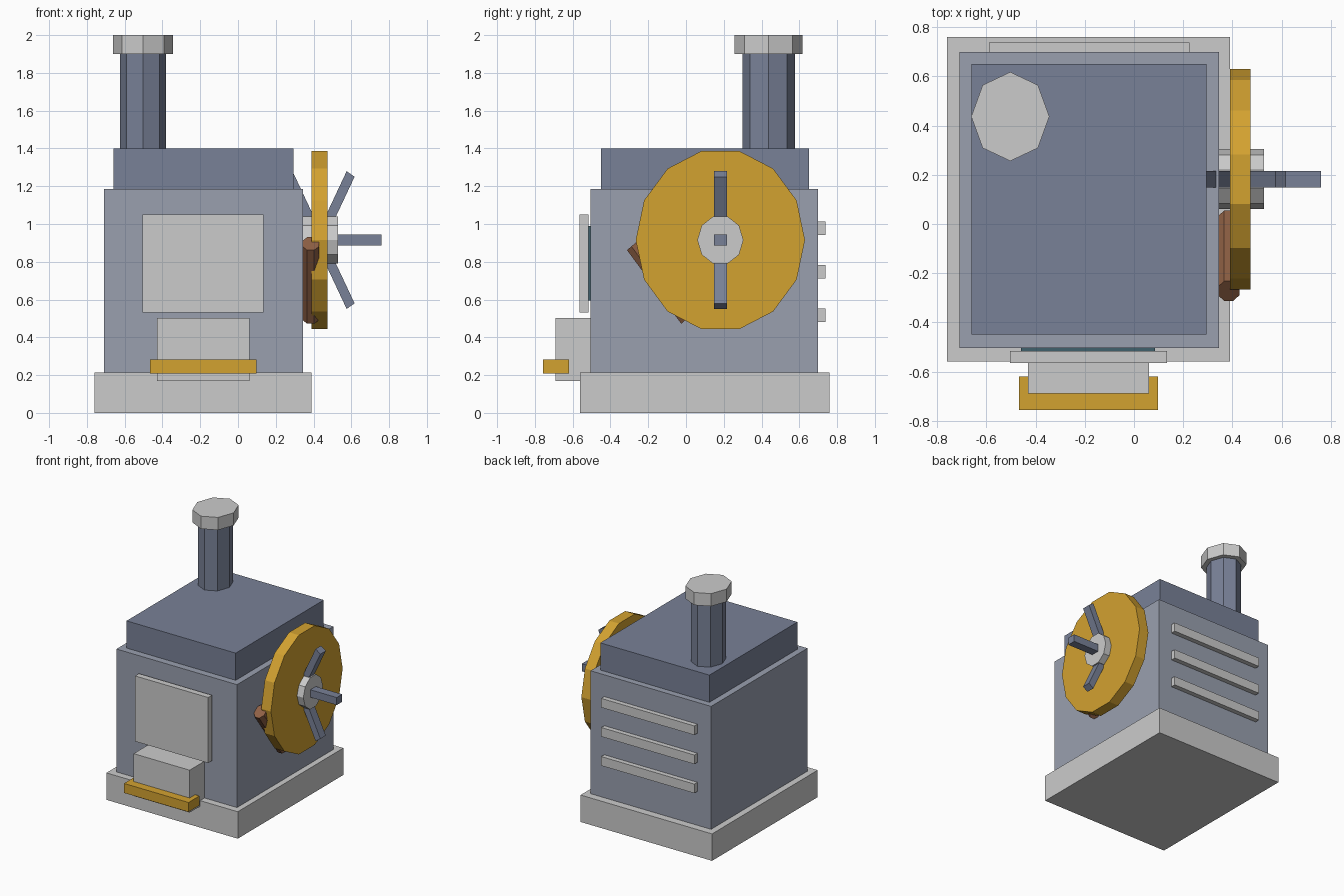
import bpy, bmesh
from math import pi, radians, atan2
from mathutils import Matrix, Vector

if "Cube" in bpy.data.objects:
    bpy.data.objects.remove(bpy.data.objects["Cube"])

STRETCH = Vector((0.878, 1.0, 1.08))  # the round parts are slightly stretched


def material(name, rgb):
    m = bpy.data.materials.new(name)
    m.diffuse_color = (*rgb, 1)
    m.use_nodes = True
    m.node_tree.nodes["Principled BSDF"].inputs["Base Color"].default_value = m.diffuse_color
    return m


PALE = material("pale_steel", (0.32, 0.35, 0.43))
STEEL = material("blue_steel", (0.19, 0.22, 0.31))
GOLD = material("brass", (0.65, 0.36, 0.03))
WOOD = material("copper_brown", (0.28, 0.12, 0.06))
TEAL = material("dark_teal", (0.05, 0.12, 0.15))


def finish(name, bm, mat):
    bmesh.ops.recalc_face_normals(bm, faces=bm.faces)
    me = bpy.data.meshes.new(name)
    bm.to_mesh(me)
    bm.free()
    if mat:
        me.materials.append(mat)
    ob = bpy.data.objects.new(name, me)
    bpy.context.collection.objects.link(ob)
    return ob


def box(name, x, y, z, mat=None):
    """Box from (min, max) ranges."""
    bm = bmesh.new()
    bmesh.ops.create_cube(bm, size=1)
    for v in bm.verts:
        v.co = [(a + b) / 2 + c * (b - a) for (a, b), c in zip((x, y, z), v.co)]
    return finish(name, bm, mat)


def stretched(name, bm, centre, rot, mat):
    """Rotate a mesh, stretch it and move it into place."""
    for v in bm.verts:
        v.co = (rot @ v.co) * STRETCH + Vector(centre)
    return finish(name, bm, mat)


def prism(name, sides, radius, length, centre, rot=Matrix.Identity(3), mat=None, spin=0.0):
    """N-sided cylinder, a vertex on local +x when spin is 0."""
    bm = bmesh.new()
    bmesh.ops.create_cone(bm, cap_ends=True, segments=sides, radius1=radius,
                          radius2=radius, depth=length)
    # create_cone puts the first vertex on +y
    turn = Matrix.Rotation(spin - pi / 2, 3, 'Z')
    return stretched(name, bm, centre, rot @ turn, mat)


# Plinth, body and stepped roof
box("base", (-0.76, 0.39), (-0.56, 0.76), (0, 0.213))
box("body", (-0.71, 0.345), (-0.505, 0.70), (0.213, 1.185), PALE)
box("roof", (-0.66, 0.295), (-0.45, 0.65), (1.185, 1.40), STEEL)

# Chimney and cap
prism("chimney", 8, 0.139, 0.52 / 1.08, (-0.503, 0.437, 1.65), mat=STEEL)
prism("chimney_cap", 8, 0.181, 0.10 / 1.08, (-0.503, 0.437, 1.95))

# Front door, pane behind it, ash box and its brass lip
box("door_pane", (-0.46, 0.085), (-0.52, -0.49), (0.595, 0.99), TEAL)
box("door", (-0.505, 0.135), (-0.565, -0.517), (0.532, 1.05))
box("ash_box", (-0.43, 0.06), (-0.69, -0.50), (0.168, 0.503))
box("ash_box_lip", (-0.467, 0.097), (-0.757, -0.62), (0.208, 0.283), GOLD)

# Vent bars on the back
for i in range(3):
    z = 0.517 + 0.23 * i
    box(f"vent_bar_{i + 1}", (-0.59, 0.225), (0.69, 0.738), (z - 0.036, z + 0.036))

# Side wheel and hub, axis along x with a vertex towards +y
WHEEL = (0.432, 0.182, 0.915)
side = Matrix(((0, 0, 1), (1, 0, 0), (0, 1, 0)))
prism("wheel", 14, 0.448, 0.085 / 0.878, WHEEL, side, GOLD)
prism("hub", 10, 0.122, 0.195 / 0.878, WHEEL, side)

# Three bars crossing at the hub, fanned about the y axis
for i in range(3):
    bm = bmesh.new()
    bmesh.ops.create_cube(bm, size=1)
    for v in bm.verts:
        v.co *= Vector((0.748, 0.068, 0.055))
    stretched(f"spoke_{i + 1}", bm, WHEEL, Matrix.Rotation(radians(60 * i), 3, 'Y'), STEEL)

# Slanted handle tucked behind the wheel, leaning towards the front
lean = Matrix.Rotation(atan2(14, 17.6), 3, 'X')
prism("handle", 8, 0.055, 0.461, (0.385, -0.129, 0.701), lean, WOOD, pi / 8)
